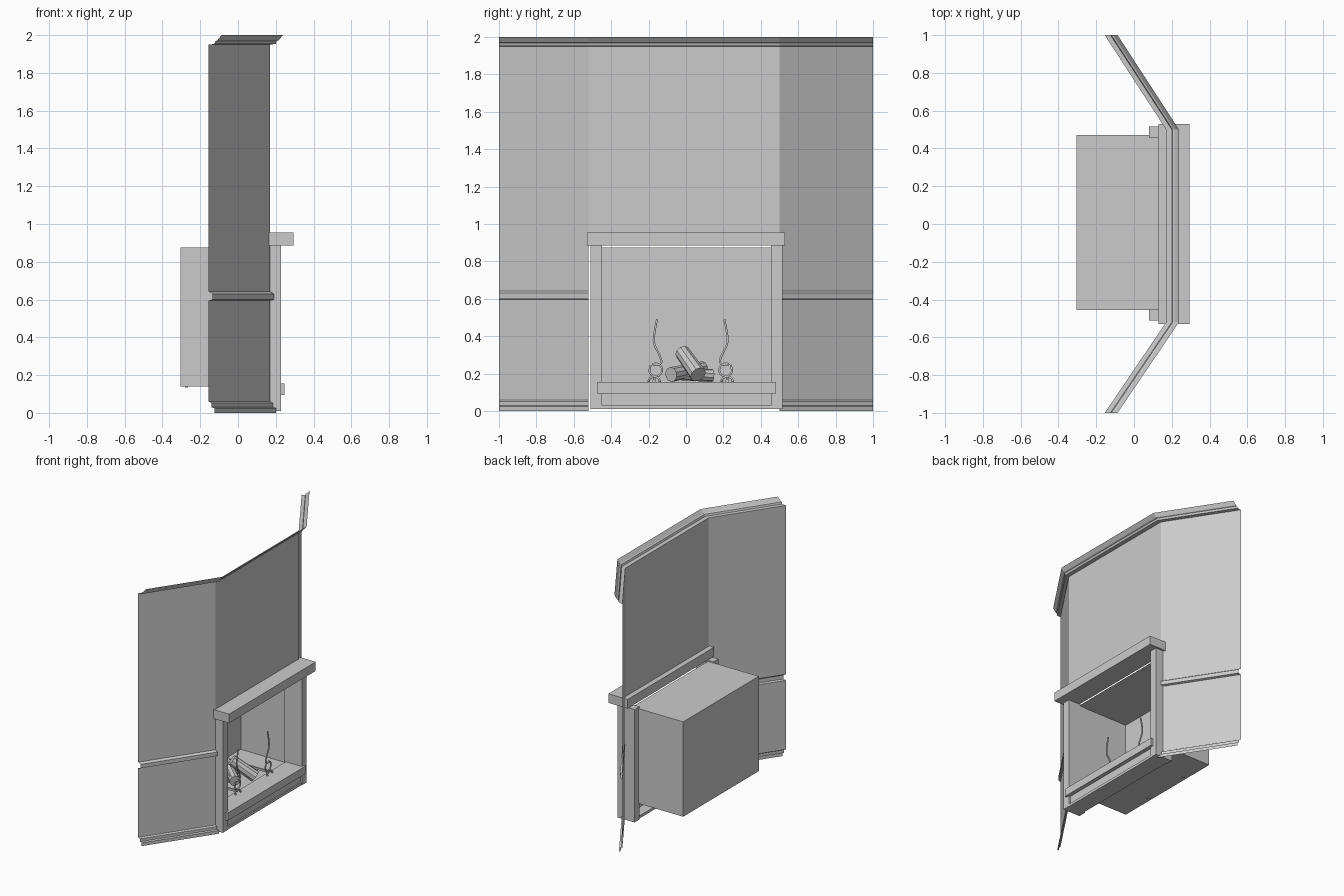
import bpy, bmesh, math
from mathutils import Vector

old = bpy.data.objects.get("Cube")
if old:
    bpy.data.objects.remove(old, do_unlink=True)

grey = bpy.data.materials.new("plain grey")
grey.use_nodes = True
GREY = (0.6, 0.6, 0.6, 1)
grey.diffuse_color = GREY
grey.node_tree.nodes["Principled BSDF"].inputs["Base Color"].default_value = GREY


def finish(name, bm):
    mesh = bpy.data.meshes.new(name)
    bm.to_mesh(mesh)
    bm.free()
    obj = bpy.data.objects.new(name, mesh)
    bpy.context.collection.objects.link(obj)
    mesh.materials.append(grey)
    return obj


def box(name, x, y, z, open_front=False):
    bm = bmesh.new()
    bmesh.ops.create_cube(bm, size=1)
    for v in bm.verts:
        v.co = [r[0] if c < 0 else r[1] for r, c in zip((x, y, z), v.co)]
    if open_front:
        front = [f for f in bm.faces if f.normal.x > 0.9]
        bmesh.ops.delete(bm, geom=front, context='FACES')
    return finish(name, bm)


def sweep(name, path, profile):
    """Sheet of moulding: profile holds (offset forward, height) pairs."""
    bm = bmesh.new()
    rows = [[bm.verts.new((x + d, y, z)) for d, z in profile] for x, y in path]
    for a, b in zip(rows, rows[1:]):
        for i in range(len(profile) - 1):
            bm.faces.new((a[i], b[i], b[i + 1], a[i + 1]))
    return finish(name, bm)


def log(name, start, end, radius, sides=10):
    a, b = Vector(start), Vector(end)
    bm = bmesh.new()
    bmesh.ops.create_cone(bm, cap_ends=True, segments=sides, radius1=radius,
                          radius2=radius * 0.9, depth=(b - a).length)
    turn = (b - a).to_track_quat('Z', 'Y')
    for v in bm.verts:
        v.co = turn @ v.co + (a + b) / 2
    return finish(name, bm)


def rod(name, points, radius):
    curve = bpy.data.curves.new(name, 'CURVE')
    curve.dimensions = '3D'
    curve.bevel_depth = radius
    curve.bevel_resolution = 1
    curve.use_fill_caps = True
    curve.resolution_u = 4
    spline = curve.splines.new('NURBS')
    spline.points.add(len(points) - 1)
    for p, co in zip(spline.points, points):
        p.co = (*co, 1)
    spline.use_endpoint_u = True
    spline.order_u = 3
    curve.materials.append(grey)
    obj = bpy.data.objects.new(name, curve)
    bpy.context.collection.objects.link(obj)
    return obj


# Angled wall with baseboard, rail and crown folded into one profile
right_end, right_corner = (-0.155, -1), (0.17, -0.52)
left_corner, left_end = (0.17, 0.5), (-0.155, 1)
base = [(0.03, 0), (0.03, 0.025), (0.015, 0.03), (0.015, 0.052), (0, 0.06)]
rail = [(0, 0.595), (0.02, 0.6), (0.02, 0.63), (0, 0.642)]
crown = [(0, 1.95), (0.03, 1.953), (0.035, 1.968), (0.045, 1.972), (0.068, 2)]
sweep("right_wall", [right_end, right_corner], base + rail + crown)
sweep("left_wall", [left_corner, left_end], base + rail + crown)
sweep("chimney_breast", [right_corner, left_corner], [(0, 0.92)] + crown)

# Mantel and surround
box("mantel_shelf", (0.13, 0.295), (-0.53, 0.53), (0.885, 0.955))
for side, y0 in (("right", -0.51), ("left", 0.455)):
    box(side + "_jamb", (0.08, 0.228), (y0, y0 + 0.06), (0.01, 0.885))

# Firebox shell, open to the room
box("firebox", (-0.305, 0.13), (-0.455, 0.47), (0.14, 0.875), True)

# Raised hearth
box("hearth_slab", (0.09, 0.245), (-0.475, 0.48), (0.095, 0.155))
box("hearth_riser", (0.17, 0.215), (-0.45, 0.455), (0.03, 0.095))
box("hearth_plinth", (0.09, 0.225), (-0.45, 0.455), (0.01, 0.03))

# Logs
log("front_log", (0.1, 0.065, 0.195), (-0.04, -0.02, 0.315), 0.045)
log("back_log", (-0.1, 0.14, 0.19), (-0.02, -0.09, 0.2), 0.035)
log("low_log", (0.03, -0.08, 0.195), (-0.17, 0.09, 0.23), 0.04)

# Andirons: mirrored scrolls, short feet and a long log bar
for side, y, s in (("right", -0.17, 1), ("left", 0.22, -1)):
    scroll = [(0.11, y + s * (0.008 + 0.037 * math.cos(t * math.pi / 4)),
               0.22 + 0.037 * math.sin(t * math.pi / 4)) for t in range(3, 12)]
    stem = [(0.11, y + s * dy, z) for dy, z in
            ((0.045, 0.25), (0.03, 0.3), (-0.005, 0.36), (0, 0.42), (0.015, 0.49))]
    rod(side + "_andiron_scroll", scroll + stem, 0.006)
    box(side + "_andiron_bar", (-0.28, 0.11), (y - 0.006, y + 0.006), (0.165, 0.18))
    box(side + "_andiron_back_foot", (-0.28, -0.265), (y - 0.008, y + 0.008), (0.135, 0.165))
    rod(side + "_andiron_feet", [(0.12, y - 0.03, 0.155), (0.11, y - 0.028, 0.183),
                                 (0.11, y + 0.028, 0.183), (0.12, y + 0.03, 0.155)], 0.006)
